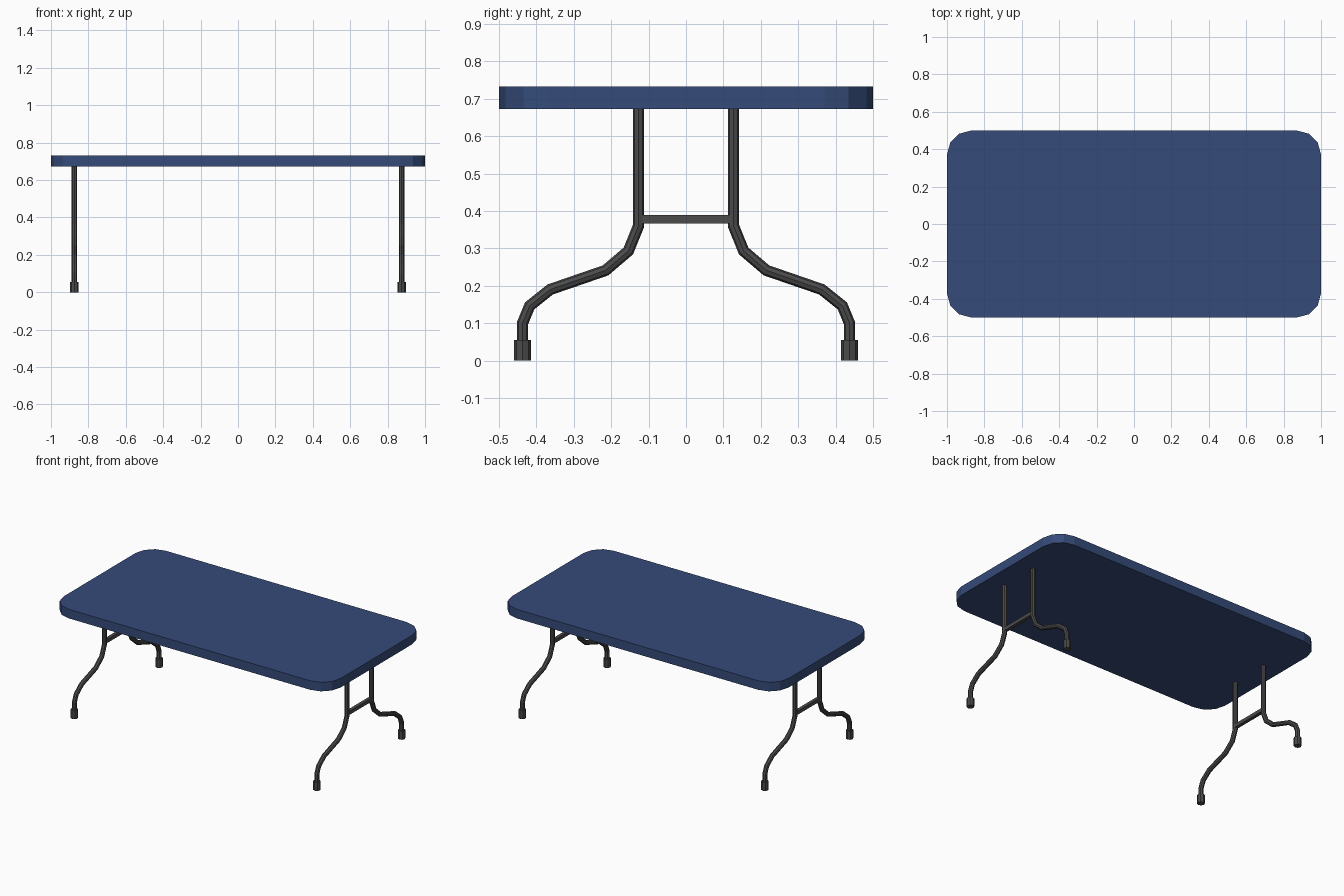
import bpy, bmesh
from math import cos, sin, pi, radians
from mathutils import Vector

if "Cube" in bpy.data.objects:
    bpy.data.objects.remove(bpy.data.objects["Cube"])

LEG_X = 0.875
SIDES = 8


def material(name, color):
    m = bpy.data.materials.new(name)
    m.diffuse_color = (*color, 1)
    m.use_nodes = True
    m.node_tree.nodes["Principled BSDF"].inputs["Base Color"].default_value = m.diffuse_color
    return m


blue = material("blue_plastic", (0.035, 0.07, 0.19))
dark = material("dark_metal", (0.07, 0.07, 0.07))


def finish(name, bm, mat, mirror=(False, False)):
    bmesh.ops.recalc_face_normals(bm, faces=bm.faces)
    mesh = bpy.data.meshes.new(name)
    bm.to_mesh(mesh)
    bm.free()
    mesh.materials.append(mat)
    obj = bpy.data.objects.new(name, mesh)
    bpy.context.collection.objects.link(obj)
    if any(mirror):
        mod = obj.modifiers.new("Mirror", 'MIRROR')
        mod.use_axis = (*mirror, False)
        mod.use_mirror_merge = False
    return obj


def tube(name, path, radius, mirror):
    """Sweep a polygon along a (y, z) path at LEG_X with mitred bends."""
    pts = [Vector((LEG_X, y, z)) for y, z in path]
    bm = bmesh.new()
    rings = []
    for i, p in enumerate(pts):
        d_in = (p - pts[i - 1]).normalized() if i else (pts[1] - p).normalized()
        d_out = (pts[i + 1] - p).normalized() if i < len(pts) - 1 else d_in
        t = (d_in + d_out).normalized()
        side = Vector((0, -t.z, t.y)) / t.dot(d_in)
        rings.append([bm.verts.new(p + radius * (Vector((cos(a), 0, 0)) + side * sin(a)))
                      for a in (2 * pi * k / SIDES for k in range(SIDES))])
    for r, s in zip(rings, rings[1:]):
        for k in range(SIDES):
            n = (k + 1) % SIDES
            bm.faces.new((r[k], r[n], s[n], s[k]))
    bm.faces.new(rings[0])
    bm.faces.new(rings[-1])
    return finish(name, bm, dark, mirror)


# Tabletop: rounded rectangle with three-segment corners
bm = bmesh.new()
outline = []
for cx, cy, start in ((0.87, 0.37, 0), (-0.87, 0.37, 90), (-0.87, -0.37, 180), (0.87, -0.37, 270)):
    for k in range(4):
        a = radians(start + 30 * k)
        outline.append(bm.verts.new((cx + 0.13 * cos(a), cy + 0.13 * sin(a), 0.673)))
base = bm.faces.new(outline)
top = bmesh.ops.extrude_face_region(bm, geom=[base], use_keep_orig=True)
bmesh.ops.translate(bm, vec=(0, 0, 0.059),
                    verts=[v for v in top["geom"] if isinstance(v, bmesh.types.BMVert)])
finish("tabletop", bm, blue)

# Bent legs, mirrored to all four corners
tube("legs", [(0.127, 0.68), (0.127, 0.36), (0.154, 0.293), (0.215, 0.241),
              (0.363, 0.19), (0.418, 0.146), (0.437, 0.10), (0.437, 0.03)],
     0.015, (True, True))

# Foot caps
tube("feet", [(0.437, 0.0), (0.437, 0.055)], 0.0227, (True, True))

# Cross bars between each pair of legs
bm = bmesh.new()
bmesh.ops.create_cube(bm, size=1)
bmesh.ops.scale(bm, vec=(0.022, 0.24, 0.023), verts=bm.verts)
bmesh.ops.translate(bm, vec=(LEG_X, 0, 0.378), verts=bm.verts)
finish("cross_bars", bm, dark, (True, False))
